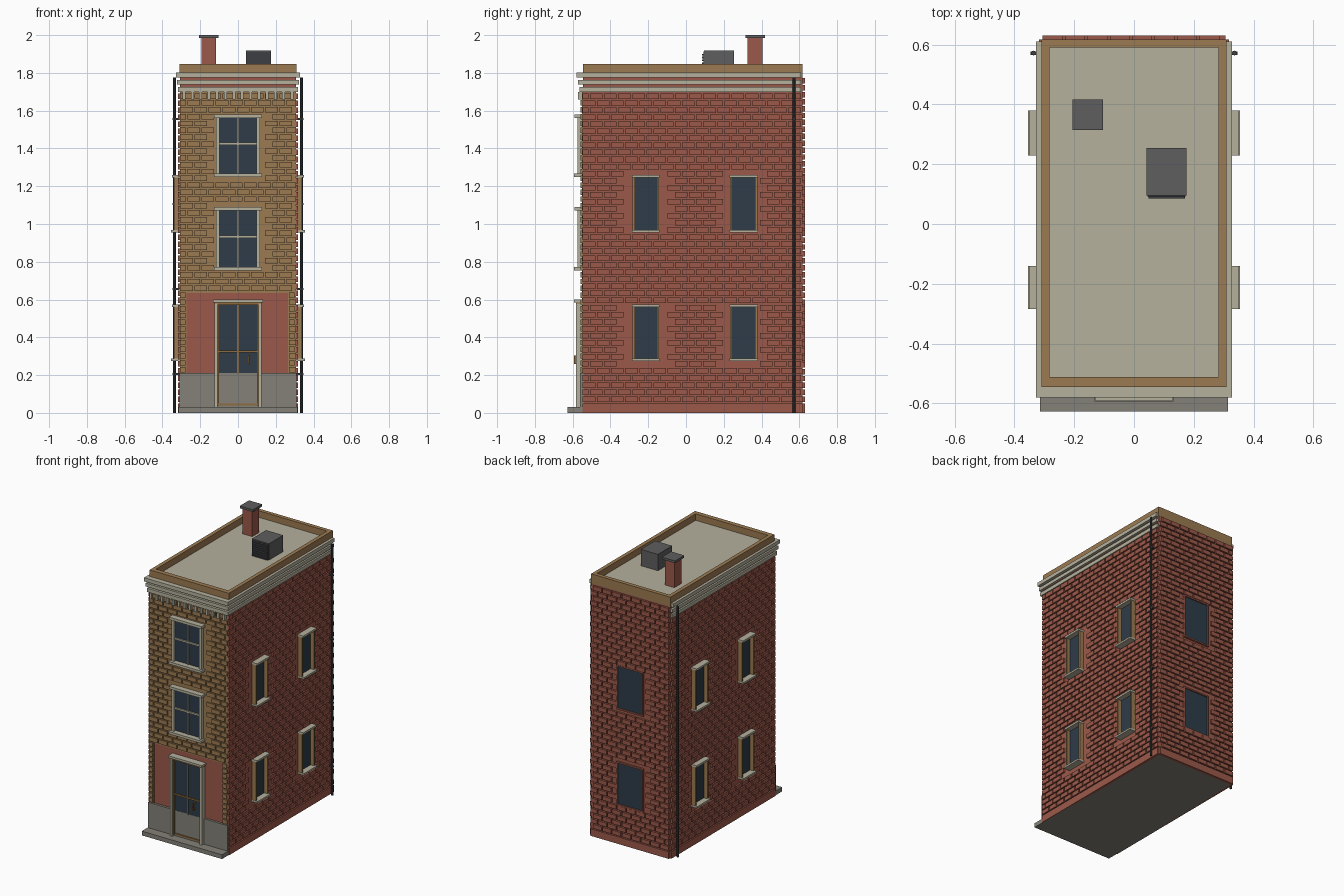
import bpy, bmesh, math
from mathutils import Matrix, Vector

if "Cube" in bpy.data.objects:
    bpy.data.objects.remove(bpy.data.objects["Cube"])


def material(name, hexcode):
    def lin(c):
        c /= 255
        return c / 12.92 if c <= 0.04045 else ((c + 0.055) / 1.055) ** 2.4
    m = bpy.data.materials.new(name)
    m.diffuse_color = (*[lin(int(hexcode[i:i + 2], 16)) for i in (0, 2, 4)], 1)
    m.use_nodes = True
    m.node_tree.nodes["Principled BSDF"].inputs["Base Color"].default_value = m.diffuse_color
    return m


RED = material("brick_red", "9C594A")
OCHRE = material("ochre_brick", "9C7B52")
CREAM = material("cream_stone", "B5B19D")
STONE = material("grey_stone", "848177")
GLASS = material("dark_glass", "2E3C48")
ROOF = material("roof_grey", "5E5E5E")
IRON = material("dark_iron", "3C3F42")
WOOD = material("tan_wood", "8F6C3E")


def boxes(name, mat, items):
    """One object from a list of (x0, x1, y0, y1, z0, z1) blocks."""
    bm = bmesh.new()
    for x0, x1, y0, y1, z0, z1 in items:
        mid = Vector(((x0 + x1) / 2, (y0 + y1) / 2, (z0 + z1) / 2))
        size = (abs(x1 - x0), abs(y1 - y0), abs(z1 - z0), 1)
        bmesh.ops.create_cube(bm, size=1, matrix=Matrix.Translation(mid) @ Matrix.Diagonal(size))
    me = bpy.data.meshes.new(name)
    bm.to_mesh(me)
    bm.free()
    me.materials.append(mat)
    ob = bpy.data.objects.new(name, me)
    bpy.context.collection.objects.link(ob)
    return ob


def both(items):
    """Mirror blocks across x = 0."""
    return items + [(-b[1], -b[0], *b[2:]) for b in items]


def courses(u0, u1, z0, z1, holes, length=0.075, pitch=0.037, gap=0.008):
    """Running-bond bricks as (u0, u1, z0, z1), left out around the holes."""
    out = []
    rows = int(round((z1 - z0) / pitch))
    pitch = (z1 - z0) / rows
    for r in range(rows):
        a, b = z0 + r * pitch, z0 + (r + 1) * pitch - gap
        u = u0 - (length / 2 if r % 2 else 0)
        while u < u1 - 0.01:
            s, e = max(u, u0), min(u + length - gap, u1)
            u += length
            if e - s < 0.012:
                continue
            if any(s < h[1] and e > h[0] and a < h[3] and b > h[2] for h in holes):
                continue
            out.append((s, e, a, b))
    return out


# Layout shared by walls and openings
LEVELS = [(0.28, 0.57), (0.96, 1.255)]
SIDE_Y = [(-0.285, -0.14), (0.23, 0.38)]
FRONT_LEVELS = [(0.755, 1.09), (1.25, 1.58)]

# Main volume and foundation
boxes("foundation", STONE, [(-0.314, 0.314, -0.627, 0.61, 0, 0.03)])
boxes("wall_core", RED, [(-0.306, 0.306, -0.545, 0.617, 0.004, 1.785)])
boxes("base_course", RED, both([(0.30, 0.318, -0.547, 0.617, 0.0, 0.05)])
      + [(-0.306, 0.306, 0.61, 0.630, 0.0, 0.05)])

# Side brickwork
side_holes = [(y0 - 0.008, y1 + 0.008, z0 - 0.01, z1 + 0.01)
              for y0, y1 in SIDE_Y for z0, z1 in LEVELS]
boxes("side_bricks", RED, both([(0.304, 0.318, a, b, c, d) for a, b, c, d in
                                courses(-0.547, 0.617, 0.058, 1.70, side_holes)]))

# Back brickwork and windows
back_holes = [(-0.105, 0.105, z0 - 0.008, z1 + 0.008) for z0, z1 in LEVELS]
boxes("back_bricks", RED, [(a, b, 0.615, 0.631, c, d) for a, b, c, d in
                           courses(-0.306, 0.306, 0.058, 1.78, back_holes)])
boxes("back_window_glass", GLASS, [(-0.095, 0.095, 0.615, 0.622, z0, z1) for z0, z1 in LEVELS])
rims = []
for z0, z1 in LEVELS:
    for s in (-1, 1):
        rims.append((s * 0.1 - 0.005, s * 0.1 + 0.005, 0.615, 0.630, z0 - 0.01, z1 + 0.01))
    rims += [(-0.095, 0.095, 0.615, 0.630, z0 - 0.01, z0), (-0.095, 0.095, 0.615, 0.630, z1, z1 + 0.01)]
boxes("back_window_rims", RED, rims)

# Front facade in ochre brick, open around the shop front
boxes("facade_backing", OCHRE, [(-0.306, 0.306, -0.55, -0.54, 0.635, 1.70),
                                (-0.306, -0.272, -0.55, -0.54, 0.2, 0.635),
                                (0.265, 0.306, -0.55, -0.54, 0.2, 0.635)])
front_holes = [(-0.12, 0.12, z0, z1) for z0, z1 in FRONT_LEVELS]
front = courses(-0.306, 0.306, 0.645, 1.70, front_holes)
front += courses(-0.306, -0.277, 0.215, 0.645, [])
front += courses(0.27, 0.306, 0.215, 0.645, [])
boxes("facade_bricks", OCHRE, [(a, b, -0.558, -0.545, c, d) for a, b, c, d in front])

# Stone band below the shop front
boxes("stone_base_band", STONE, [(-0.31, 0.31, -0.561, -0.54, 0.03, 0.21)])

# Front windows
glass, frame, bars = [], [], []
for z0, z1 in FRONT_LEVELS:
    glass.append((-0.105, 0.105, -0.556, -0.545, z0 + 0.01, z1 - 0.01))
    frame += both([(0.099, 0.117, -0.575, -0.545, z0 + 0.01, z1 - 0.01)])
    frame += [(-0.128, 0.128, -0.594, -0.545, z0, z0 + 0.017),
              (-0.128, 0.128, -0.590, -0.545, z1 - 0.018, z1)]
    mid = (z0 + z1) / 2 + 0.01
    bars += [(-0.005, 0.005, -0.564, -0.55, z0 + 0.01, z1 - 0.01),
             (-0.1, 0.1, -0.566, -0.55, mid - 0.006, mid + 0.006)]
boxes("front_window_glass", GLASS, glass)
boxes("front_window_frames", CREAM, frame)
boxes("front_window_bars", CREAM, bars)

# Door with frame, rails and handle
boxes("door_glass", GLASS, [(-0.106, 0.106, -0.56, -0.545, 0.205, 0.575)])
boxes("door_posts", CREAM, both([(0.108, 0.125, -0.582, -0.545, 0.03, 0.578)]))
boxes("door_header", CREAM, [(-0.132, 0.132, -0.594, -0.545, 0.585, 0.6)])
boxes("door_rails", WOOD, both([(0.1, 0.109, -0.572, -0.545, 0.04, 0.578)])
      + [(-0.125, 0.125, -0.582, -0.545, 0.572, 0.587),
         (-0.1, 0.1, -0.568, -0.55, 0.32, 0.331),
         (-0.1, 0.1, -0.568, -0.55, 0.04, 0.05),
         (-0.004, 0.004, -0.566, -0.55, 0.205, 0.572)])
boxes("door_handle", WOOD, [(0.053, 0.061, -0.592, -0.582, 0.26, 0.305),
                            (0.053, 0.061, -0.585, -0.555, 0.26, 0.267),
                            (0.053, 0.061, -0.585, -0.555, 0.298, 0.305)])

# Side windows: glass, ochre jambs, cream sills and lintels
glass, jambs, ledges = [], [], []
for y0, y1 in SIDE_Y:
    for z0, z1 in LEVELS:
        glass.append((0.304, 0.312, y0 + 0.01, y1 - 0.01, z0, z1))
        jambs += [(0.304, 0.338, y0 + 0.002, y0 + 0.014, z0, z1),
                  (0.304, 0.338, y1 - 0.014, y1 - 0.002, z0, z1)]
        ledges += [(0.304, 0.354, y0, y1, z0 - 0.006, z0 + 0.007),
                   (0.304, 0.350, y0, y1, z1 - 0.009, z1 + 0.005)]
boxes("side_window_glass", GLASS, both(glass))
boxes("side_window_jambs", OCHRE, both(jambs))
boxes("side_window_ledges", CREAM, both(ledges))

# Stepped cornice and dentils
boxes("cornice", CREAM, [(-w, w, -f, 0.61, z0, z1) for w, f, z0, z1 in (
    (0.318, 0.565, 1.698, 1.724), (0.323, 0.572, 1.738, 1.762), (0.328, 0.581, 1.776, 1.802))])
boxes("dentils", CREAM, [(x - 0.008, x + 0.008, -0.572, -0.545, 1.66, 1.70)
                         for x in (-0.286 + i * 0.044 for i in range(14))])

# Flat roof inside a parapet
boxes("roof_deck", ROOF, [(-0.29, 0.29, -0.52, 0.595, 1.775, 1.79)])
boxes("parapet", OCHRE, both([(0.283, 0.31, -0.545, 0.618, 1.78, 1.848)])
      + [(-0.283, 0.283, -0.545, -0.512, 1.78, 1.848), (-0.283, 0.283, 0.59, 0.618, 1.78, 1.848)])

# Chimney
boxes("chimney_stack", RED, [(-0.192, -0.117, 0.326, 0.404, 1.785, 1.986)])
boxes("chimney_cap", ROOF, [(-0.206, -0.103, 0.314, 0.417, 1.984, 2.0)])

# Rooftop ventilation unit with louvres
boxes("vent_unit", ROOF, [(0.042, 0.176, 0.095, 0.254, 1.788, 1.918)])
boxes("vent_louvres", IRON, [(0.048, 0.17, 0.086, 0.097, z, z + 0.009)
                             for z in (1.802 + i * 0.015 for i in range(7))])
boxes("vent_grille", IRON, [(0.046, 0.172, 0.092, 0.096, 1.796, 1.912)])

# Drain pipes with wall brackets
for side, s in (("left", -1), ("right", 1)):
    bpy.ops.mesh.primitive_cylinder_add(vertices=10, radius=0.008, depth=1.775,
                                        location=(s * 0.336, 0.572, 0.8875))
    pipe = bpy.context.object
    pipe.name = side + "_drain_pipe"
    pipe.data.materials.append(IRON)
    bpy.ops.object.shade_smooth_by_angle()
boxes("pipe_brackets", IRON, both([(0.31, 0.346, 0.566, 0.578, z, z + 0.01)
                                   for z in (0.2, 0.65, 1.1, 1.55)]))
